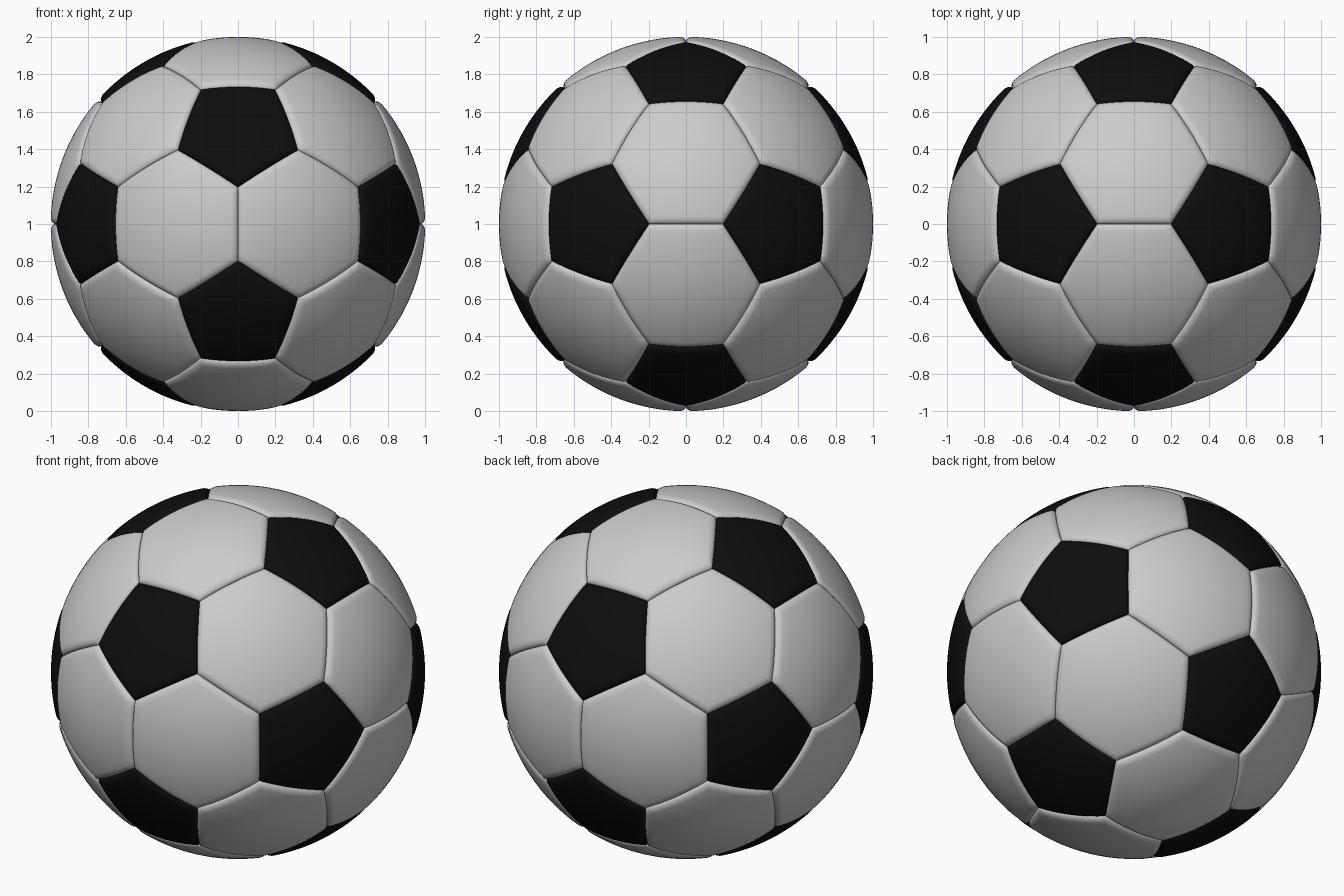
import bpy, bmesh, math
from itertools import combinations
from mathutils import Vector

if "Cube" in bpy.data.objects:
    bpy.data.objects.remove(bpy.data.objects["Cube"])

RADIUS, DEPTH, ROUND = 1.001, 0.025, 0.045   # ball radius, seam depth, rim rounding width
CENTRE = Vector((0, 0, 1))
PHI = (1 + math.sqrt(5)) / 2
SIDE_STEPS = 12

# Twelve icosahedron corners: one pentagon each
corners = []
for a in (-1, 1):
    for b in (-PHI, PHI):
        corners += [Vector((0, b, a)), Vector((b, a, 0)), Vector((a, 0, b))]


def linked(p, q):
    return abs((p - q).length - 2) < 0.01


def sort_around(points):
    """Order points counter-clockwise seen from outside."""
    mid = sum(points, Vector()) / len(points)
    n = mid.normalized()
    u = (points[0] - mid).normalized()
    w = n.cross(u)
    return sorted(points, key=lambda p: math.atan2((p - mid).dot(w), (p - mid).dot(u)))


def add_panel(bm, points):
    """Spherical panel made of concentric rings, with a rounded rim dipping into the seam."""
    points = sort_around(points)
    n = len(points)
    mid = sum(points, Vector()) / n
    apothem = ((points[0] + points[1]) / 2).angle(mid)
    rim = [points[i].lerp(points[(i + 1) % n], k / SIDE_STEPS)
           for i in range(n) for k in range(SIDE_STEPS)]
    dists = [ROUND * (1 - math.cos(math.pi / 2 * i / 7)) for i in range(8)]
    ts = [1 - d / apothem for d in dists]
    ts += [ts[-1] * (1 - i / 7) for i in range(1, 7)]
    rings = []
    for t in ts:
        s = max(0.0, 1 - (1 - t) * apothem / ROUND)
        r = RADIUS - DEPTH * (1 - math.sqrt(max(0.0, 1 - s * s)))
        rings.append([bm.verts.new(CENTRE + mid.lerp(p, t).normalized() * r) for p in rim])
    m = len(rim)
    for outer, inner in zip(rings, rings[1:]):
        for i in range(m):
            j = (i + 1) % m
            bm.faces.new((outer[i], outer[j], inner[j], inner[i]))
    tip = bm.verts.new(CENTRE + mid.normalized() * RADIUS)
    for i in range(m):
        bm.faces.new((rings[-1][i], rings[-1][(i + 1) % m], tip))


def make_object(name, panels, colour=None):
    bm = bmesh.new()
    for points in panels:
        add_panel(bm, points)
    for f in bm.faces:
        f.smooth = True
    mesh = bpy.data.meshes.new(name)
    bm.to_mesh(mesh)
    bm.free()
    obj = bpy.data.objects.new(name, mesh)
    bpy.context.collection.objects.link(obj)
    if colour:
        mat = bpy.data.materials.new(name)
        mat.diffuse_color = colour
        mat.use_nodes = True
        mat.node_tree.nodes["Principled BSDF"].inputs["Base Color"].default_value = mat.diffuse_color
        mesh.materials.append(mat)
    return obj


# Black pentagons around every corner
pentagons = [[p.lerp(q, 1 / 3) for q in corners if linked(p, q)] for p in corners]

# Light hexagons on every triangle
hexagons = [[p.lerp(q, 1 / 3) for p in tri for q in tri if p is not q]
            for tri in combinations(corners, 3)
            if all(linked(p, q) for p, q in combinations(tri, 2))]

make_object("pentagon_panels", pentagons, (0.004, 0.004, 0.004, 1))
make_object("hexagon_panels", hexagons)
